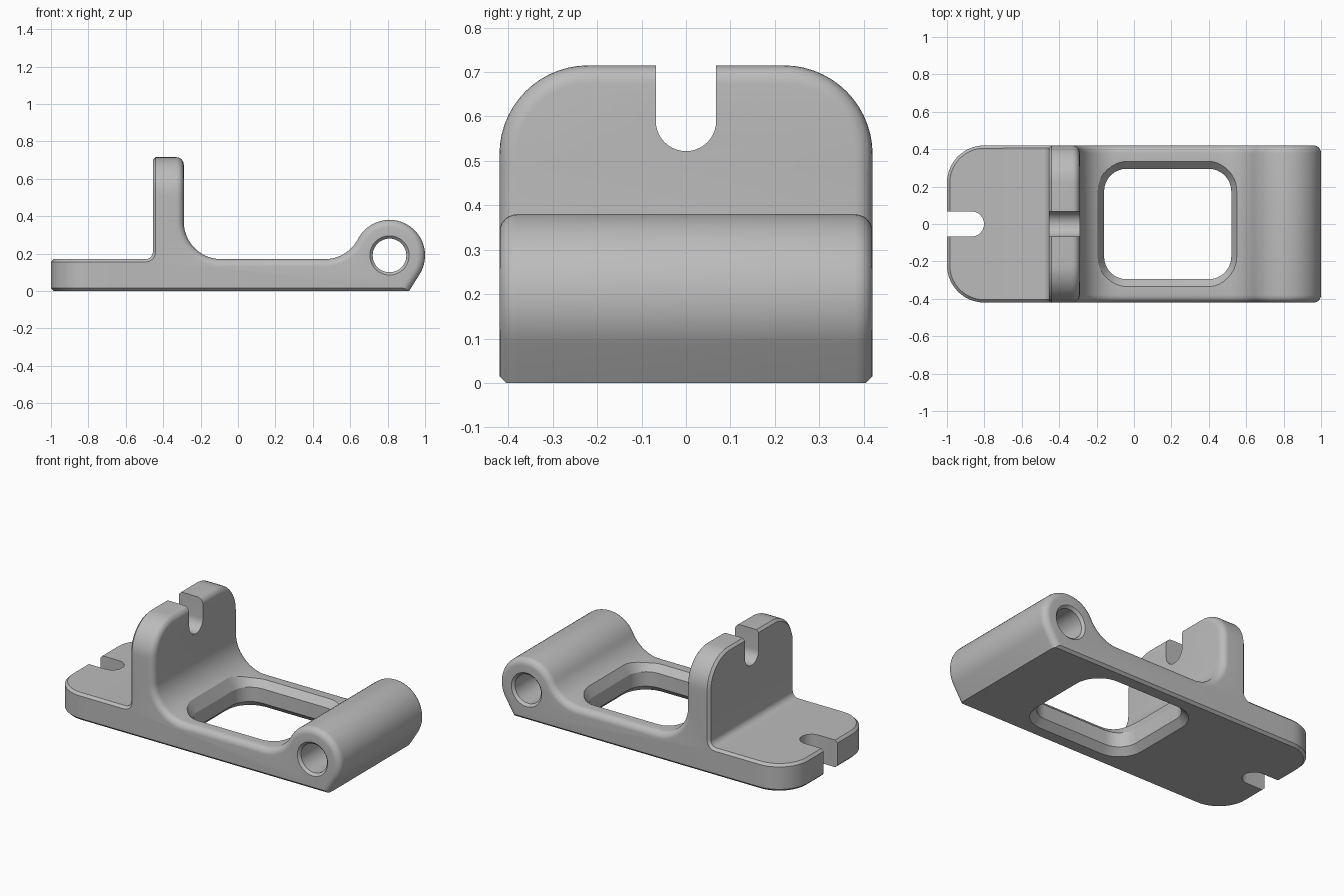
import bpy, bmesh
from math import sin, cos, radians
from mathutils import Vector

cube = bpy.data.objects.get("Cube")
if cube:
    bpy.data.objects.remove(cube, do_unlink=True)

HALF = 0.42       # half of the width
THICK = 0.17      # plate thickness
CH, RD = 0.015, 0.04   # edge chamfer and edge round
SPLIT_X, SPLIT_Z = -0.7, 0.48   # where the end pieces join the body

grey = bpy.data.materials.new("plain_grey")
grey.use_nodes = True
grey.diffuse_color = (0.5, 0.5, 0.5, 1)
grey.node_tree.nodes["Principled BSDF"].inputs["Base Color"].default_value = (0.5, 0.5, 0.5, 1)


def arc(cx, cy, r, a0, a1, n=14):
    angles = [radians(a0 + (a1 - a0) * i / n) for i in range(n + 1)]
    return [(cx + r * cos(a), cy + r * sin(a)) for a in angles]


def tag(points, kind):
    """Give each profile point the kind of the edge that follows it."""
    return [(Vector(p), kind) for p in points]


def inset(profile, amounts):
    """Move every profile edge inward by the amount of its kind."""
    pts = [p for p, k in profile]
    count = len(pts)
    normals = []
    for i in range(count):
        d = (pts[(i + 1) % count] - pts[i]).normalized()
        normals.append(Vector((-d.y, d.x)))
    out = []
    for i in range(count):
        a, b = normals[i - 1], normals[i]
        da, db = amounts[profile[i - 1][1]], amounts[profile[i][1]]
        det = a.x * b.y - a.y * b.x
        if abs(det) > 0.3:
            move = Vector((da * b.y - db * a.y, a.x * db - b.x * da)) / det
        else:
            move = (a + b) * ((da + db) / 2 / (1 + a.dot(b)))
        out.append(pts[i] + move)
    return out


def edge_steps():
    """Depth from an end face, with the inset of each edge kind there."""
    depths = sorted([RD * (1 - cos(radians(a))) for a in range(0, 91, 15)] + [CH])
    steps = []
    for t in depths:
        rnd = RD - max(0, RD * RD - (RD - t) ** 2) ** 0.5
        steps.append((t, {"cut": 0, "chamfer": max(0, CH - t), "round": rnd}))
    return steps


def loft(name, rings):
    bm = bmesh.new()
    loops = [[bm.verts.new(p) for p in ring] for ring in rings]
    n = len(loops[0])
    for low, high in zip(loops, loops[1:]):
        for i in range(n):
            j = (i + 1) % n
            bm.faces.new((low[i], low[j], high[j], high[i]))
    bm.faces.new(loops[0][::-1])
    bm.faces.new(loops[-1])
    bmesh.ops.recalc_face_normals(bm, faces=bm.faces)
    mesh = bpy.data.meshes.new(name)
    bm.to_mesh(mesh)
    bm.free()
    mesh.materials.append(grey)
    obj = bpy.data.objects.new(name, mesh)
    bpy.context.collection.objects.link(obj)
    return obj


def finish(obj, cutters):
    """Subtract the cutters, then shade."""
    bpy.ops.object.select_all(action='DESELECT')
    obj.select_set(True)
    bpy.context.view_layer.objects.active = obj
    for cutter in cutters:
        cutter.hide_render = True
        mod = obj.modifiers.new("cut", 'BOOLEAN')
        mod.operation, mod.solver, mod.object = 'DIFFERENCE', 'EXACT', cutter
        bpy.ops.object.modifier_apply(modifier=mod.name)
        bpy.data.objects.remove(cutter, do_unlink=True)
    bpy.ops.object.shade_smooth_by_angle(angle=radians(24))


steps = edge_steps()

# Body: side profile with barrel, fillets and the foot of the upright
BX, BZ, BR = 0.81, 0.19, 0.19
side = (tag([(SPLIT_X, 0)], "chamfer")
        + tag([(0.915, 0)], "round")
        + tag(arc(BX, BZ, BR, -32.1, 152.5, 32), "round")
        + tag(arc(0.464, 0.37, 0.2, -27.5, -90)[1:], "round")
        + tag(arc(-0.09, 0.37, 0.2, -90, -180), "round")
        + tag([(-0.29, SPLIT_Z)], "cut")
        + tag([(-0.455, SPLIT_Z)], "chamfer")
        + tag(arc(-0.495, 0.21, 0.04, 0, -90, 8), "chamfer")
        + tag([(SPLIT_X, THICK)], "cut"))


def side_ring(y, amounts):
    return [(p.x, y, p.y) for p in inset(side, amounts)]


body = loft("body_with_barrel",
            [side_ring(-HALF + t, a) for t, a in steps]
            + [side_ring(HALF - t, a) for t, a in reversed(steps)])


# Window cutter: rounded rectangle flaring at both openings
def window_ring(z, dx, dy):
    r, hx, hy = 0.12, 0.34, 0.295
    pts = []
    for sx, sy, a in ((1, 1, 0), (-1, 1, 90), (-1, -1, 180), (1, -1, 270)):
        for x, y in arc(0, 0, 1, a, a + 90, 8):
            pts.append((0.18 + sx * (hx - r) + x * (r + dx),
                        sy * (hy - r) + y * (r + dy), z))
    return pts


window = loft("window_cutter", [window_ring(*v) for v in (
    (-0.01, 0.05, 0.05), (0.04, 0, 0), (0.13, 0, 0), (0.21, 0.04, 0.08))])

# Pin hole cutter with countersunk ends
hole = loft("pin_hole_cutter", [
    [(x, y, z) for x, z in arc(BX, BZ, r, 0, 360, 48)[:-1]]
    for y, r in ((-0.43, 0.115), (-0.405, 0.09), (0.405, 0.09), (0.43, 0.115))])
finish(body, [window, hole])

# Upright: rounded top with an open slot
face = (tag([(-HALF, SPLIT_Z)], "cut")
        + tag([(HALF, SPLIT_Z)], "round")
        + tag(arc(0.22, 0.515, 0.2, 0, 90), "round")
        + tag(arc(-0.22, 0.515, 0.2, 90, 180), "round"))


def face_ring(x, amount):
    return [(x, p.x, p.y) for p in inset(face, {"cut": 0, "round": amount})]


upright = loft("slotted_upright",
               [face_ring(-0.455, CH), face_ring(-0.455 + CH, 0)]
               + [face_ring(-0.29 - t, a["round"]) for t, a in reversed(steps)])

# Plate end: rounded corners with an open slot
plan = (tag([(SPLIT_X, -HALF)], "cut")
        + tag([(SPLIT_X, HALF)], "chamfer")
        + tag(arc(-0.8, 0.22, 0.2, 90, 180), "chamfer")
        + tag(arc(-0.8, -0.22, 0.2, 180, 270), "chamfer"))


def plan_ring(z, amount):
    return [(p.x, p.y, z) for p in inset(plan, {"cut": 0, "chamfer": amount})]


plate = loft("slotted_plate_end", [plan_ring(0, CH), plan_ring(CH, 0),
                                   plan_ring(THICK - CH, 0), plan_ring(THICK, CH)])

# Matching slots in the upright and the plate end
W = 0.068
top_slot = [(-W, 0.9)] + arc(0, 0.59, W, 180, 360, 20) + [(W, 0.9)]
end_slot = [(-1.2, -W)] + arc(-0.87, 0, W, -90, 90, 20) + [(-1.2, W)]
finish(upright, [loft("upright_slot_cutter",
                      [[(x, y, z) for y, z in top_slot] for x in (-0.6, -0.1)])])
finish(plate, [loft("plate_slot_cutter",
                    [[(x, y, z) for x, y in end_slot] for z in (-0.1, 0.3)])])
